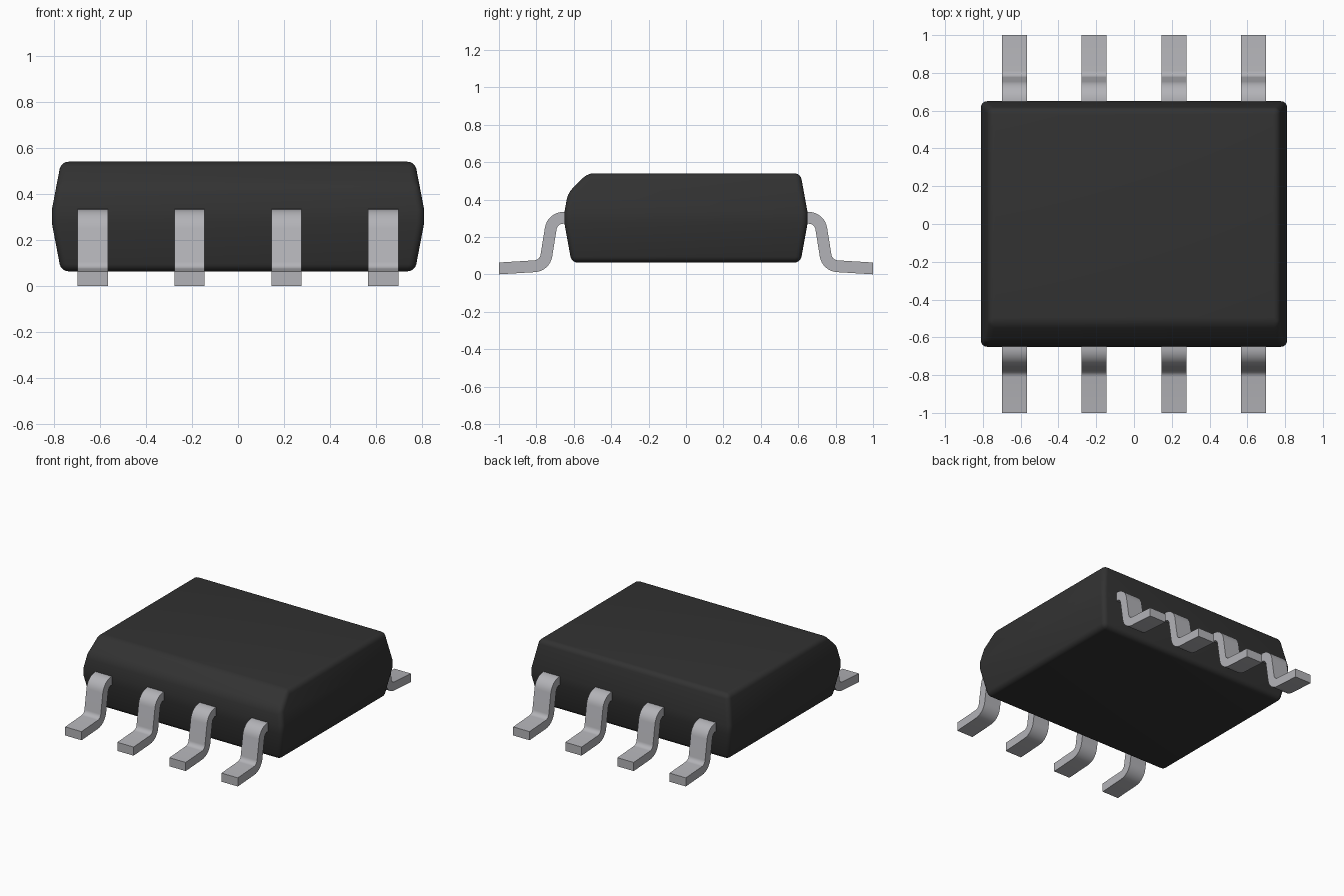
import bpy, bmesh, math
from mathutils import Vector

if "Cube" in bpy.data.objects:
    bpy.data.objects.remove(bpy.data.objects["Cube"])


def material(name, rgb):
    m = bpy.data.materials.new(name)
    m.diffuse_color = (*rgb, 1)
    m.use_nodes = True
    m.node_tree.nodes["Principled BSDF"].inputs["Base Color"].default_value = m.diffuse_color
    return m


BLACK = material("black plastic", (0.032, 0.032, 0.032))
METAL = material("grey metal", (0.45, 0.45, 0.475))


def finish(bm, name, mat, angle):
    bmesh.ops.recalc_face_normals(bm, faces=bm.faces[:])
    me = bpy.data.meshes.new(name)
    bm.to_mesh(me)
    bm.free()
    me.materials.append(mat)
    ob = bpy.data.objects.new(name, me)
    bpy.context.collection.objects.link(ob)
    bpy.ops.object.select_all(action='DESELECT')
    ob.select_set(True)
    bpy.context.view_layer.objects.active = ob
    bpy.ops.object.shade_smooth_by_angle(angle=math.radians(angle))
    return ob


def package_body():
    # stacked rectangles: narrow bottom, wide waist band, narrow top
    bm = bmesh.new()
    rings = []
    for z, hx, hy in [(0.064, 0.77, 0.612), (0.272, 0.81, 0.65),
                      (0.334, 0.81, 0.65), (0.541, 0.77, 0.612)]:
        rings.append([bm.verts.new((sx * hx, sy * hy, z))
                      for sx, sy in [(-1, -1), (1, -1), (1, 1), (-1, 1)]])
    for a, b in zip(rings, rings[1:]):
        for i in range(4):
            j = (i + 1) % 4
            bm.faces.new((a[i], a[j], b[j], b[i]))
    bm.faces.new(rings[0][::-1])
    bm.faces.new(rings[-1])
    # slanted cut along the front top edge, marking the pin 1 side
    cut = bmesh.ops.bisect_plane(
        bm, geom=bm.verts[:] + bm.edges[:] + bm.faces[:],
        plane_co=(0, -0.578, 0.489), plane_no=(0, -1, 1), clear_outer=True)
    bmesh.ops.contextual_create(
        bm, geom=[g for g in cut["geom_cut"] if isinstance(g, bmesh.types.BMEdge)])
    bmesh.ops.recalc_face_normals(bm, faces=bm.faces[:])
    # rounded edges everywhere except the shallow waist
    edges = [e for e in bm.edges if e.calc_face_angle(0) > math.radians(20)]
    bmesh.ops.bevel(bm, geom=edges, offset=0.032, offset_type='OFFSET',
                    segments=5, profile=0.5, affect='EDGES', clamp_overlap=True)
    finish(bm, "package_body", BLACK, 30)


def rounded_path(pts, radius, steps=8):
    # polyline with circular arcs at its inner corners
    out = [pts[0]]
    for p, c, n in zip(pts, pts[1:], pts[2:]):
        u, v = (p - c).normalized(), (n - c).normalized()
        half = u.angle(v) / 2
        centre = c + (u + v).normalized() * radius / math.sin(half)
        a, b = c + u * radius / math.tan(half), c + v * radius / math.tan(half)
        ra, rb = a - centre, b - centre
        total = ra.angle(rb)
        for k in range(steps + 1):
            t = k / steps
            out.append(centre + (ra * math.sin((1 - t) * total)
                                 + rb * math.sin(t * total)) / math.sin(total))
    return out + [pts[-1]]


def lead(name, x, side):
    # gull-wing strip, swept along a side profile in (y, z)
    width, thick = 0.132, 0.063
    path = rounded_path([Vector(p) for p in
                         [(0.58, 0.303), (0.714, 0.303), (0.755, 0.0475), (1.0, 0.0325)]], 0.068)
    bm = bmesh.new()
    rows = []
    for i, p in enumerate(path):
        d = (path[min(i + 1, len(path) - 1)] - path[max(i - 1, 0)]).normalized()
        n = Vector((-d.y, d.x))
        if i == len(path) - 1:
            n = Vector((0, 1))
        hi, lo = p + n * thick / 2, p - n * thick / 2
        rows.append([bm.verts.new((x + s * width / 2, side * q.x, q.y))
                     for s, q in [(-1, lo), (1, lo), (1, hi), (-1, hi)]])
    for a, b in zip(rows, rows[1:]):
        for i in range(4):
            j = (i + 1) % 4
            bm.faces.new((a[i], a[j], b[j], b[i]))
    bm.faces.new(rows[0])
    bm.faces.new(rows[-1])
    finish(bm, name, METAL, 30)


package_body()
for side, label in [(-1, "front"), (1, "back")]:
    for i in range(4):
        lead(f"{label}_lead_{i + 1}", (i - 1.5) * 0.4217, side)
